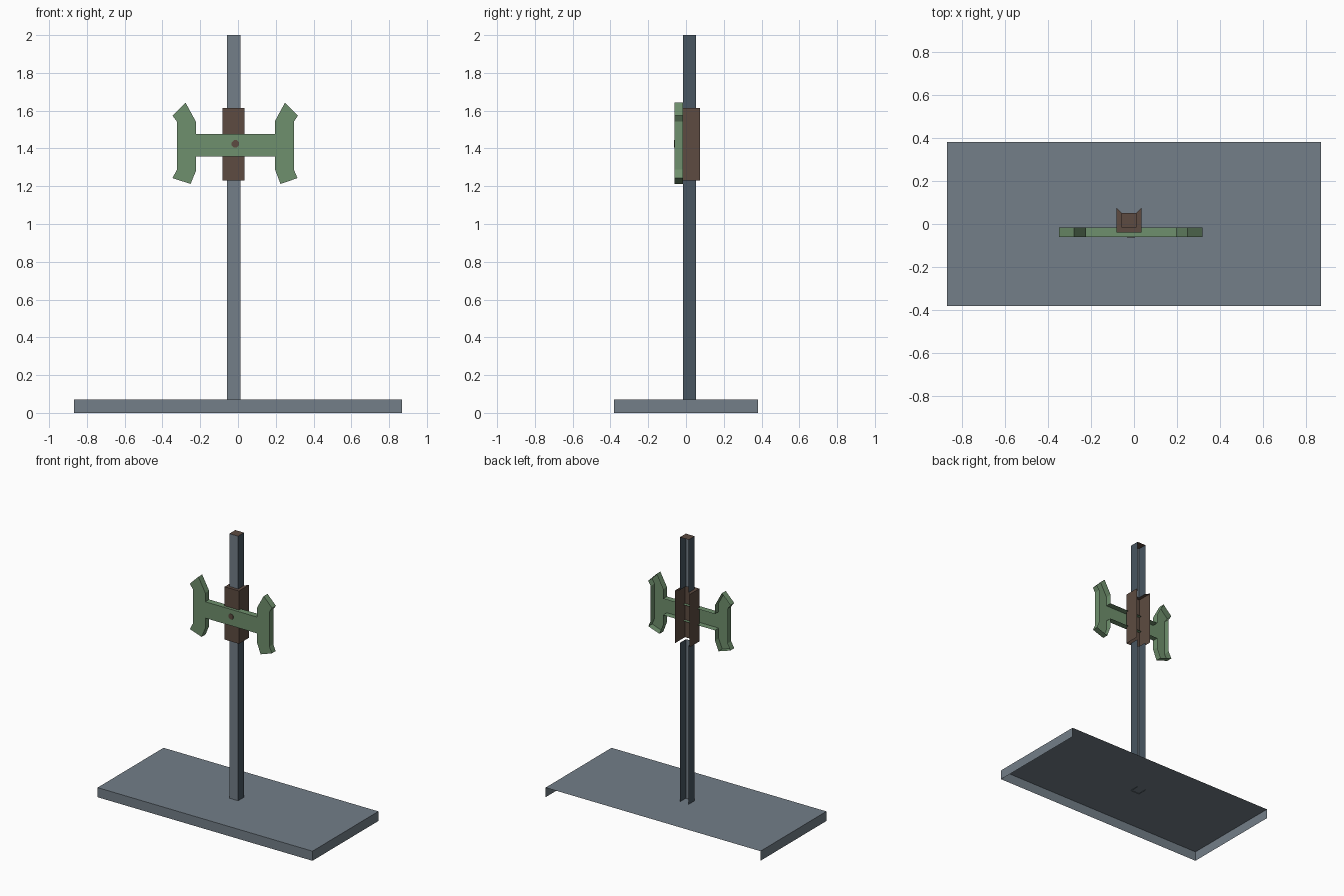
import bpy
import bmesh
import math

if "Cube" in bpy.data.objects:
    bpy.data.objects.remove(bpy.data.objects["Cube"], do_unlink=True)


def material(name, rgb):
    """Flat material from 0-255 display values, stored as linear."""
    lin = [((c / 255 + 0.055) / 1.055) ** 2.4 for c in rgb]
    mat = bpy.data.materials.new(name)
    mat.use_nodes = True
    mat.diffuse_color = (*lin, 1)
    bsdf = mat.node_tree.nodes["Principled BSDF"]
    bsdf.inputs["Base Color"].default_value = (*lin, 1)
    bsdf.inputs["Roughness"].default_value = 0.8
    return mat


grey = material("slate grey", (115, 126, 136))
dark = material("dark slate", (72, 86, 97))
brown = material("brown", (93, 75, 65))
green = material("green", (111, 144, 109))


def finish(name, bm, mats):
    mesh = bpy.data.meshes.new(name)
    bm.to_mesh(mesh)
    bm.free()
    for mat in mats:
        mesh.materials.append(mat)
    obj = bpy.data.objects.new(name, mesh)
    bpy.context.collection.objects.link(obj)
    return obj


def channel(name, x0, x1, y0, y1, z0, z1, mats, cap=False):
    """Three upright walls, open at the back; side walls use the last material."""
    bm = bmesh.new()
    plan = [(x0, y1), (x0, y0), (x1, y0), (x1, y1)]
    low = [bm.verts.new((x, y, z0)) for x, y in plan]
    high = [bm.verts.new((x, y, z1)) for x, y in plan]
    for i in range(3):
        face = bm.faces.new((low[i], low[i + 1], high[i + 1], high[i]))
        face.material_index = 0 if i == 1 else len(mats) - 1
    if cap:
        bm.faces.new(high)
    return finish(name, bm, mats)


def hollow_plate(name, outline, y_front, y_back, mat):
    """Front face with a rim running back, open behind."""
    bm = bmesh.new()
    front = [bm.verts.new((x, y_front, z)) for x, z in outline]
    back = [bm.verts.new((x, y_back, z)) for x, z in outline]
    bm.faces.new(front)
    if y_back > y_front:
        for i in range(len(outline)):
            j = (i + 1) % len(outline)
            bm.faces.new((front[j], front[i], back[i], back[j]))
    bm.normal_update()
    return finish(name, bm, [mat])


# Base tray, open underneath and behind
channel("base", -0.867, 0.867, -0.38, 0.38, 0, 0.07, [grey], cap=True)

# Post in two lengths, with the bracket sleeve between them
px0, px1, py0, py1 = -0.058, 0.012, -0.016, 0.052
z_low, z_high = 1.23, 1.615
channel("lower_post", px0, px1, py0, py1, 0.066, z_low, [grey, dark])
channel("upper_post", px0, px1, py0, py1, z_high, 2.0, [grey, dark])

# Cap on the post
bm = bmesh.new()
bm.faces.new([bm.verts.new((x, y, 2.0)) for x, y in
              ((px0, py0), (px1, py0), (px1, py1), (px0, py1))])
finish("post_cap", bm, [brown])

# Bracket sleeve, hollow and open at the back and bottom
rim = 0.023
channel("bracket", px0 - rim, px1 + rim, py0 - rim, py1 + rim,
        z_low, z_high, [brown])

# Shoulder closing the bracket's top onto the post
bm = bmesh.new()
rings = []
for r in (rim, 0):
    plan = [(px0 - r, py1 + r), (px0 - r, py0 - r),
            (px1 + r, py0 - r), (px1 + r, py1 + r)]
    rings.append([bm.verts.new((x, y, z_high)) for x, y in plan])
for i in range(3):
    bm.faces.new((rings[0][i], rings[0][i + 1], rings[1][i + 1], rings[1][i]))
finish("bracket_shoulder", bm, [brown])

# Cross piece with flared arms: right half then left half, counter-clockwise
outline = [
    (-0.222, 1.357), (0.196, 1.357), (0.196, 1.288), (0.225, 1.212),
    (0.315, 1.243), (0.296, 1.288), (0.296, 1.542), (0.317, 1.574),
    (0.249, 1.643), (0.196, 1.545), (0.196, 1.476), (-0.222, 1.476),
    (-0.222, 1.54), (-0.278, 1.643), (-0.347, 1.574), (-0.323, 1.542),
    (-0.323, 1.288), (-0.347, 1.243), (-0.251, 1.212), (-0.222, 1.283),
]
hollow_plate("cross_piece", outline, -0.06, -0.016, green)

# Bolt head on the cross piece
bolt = [(-0.014 + 0.021 * math.cos(math.tau * (i + 0.5) / 8),
         1.424 + 0.021 * math.sin(math.tau * (i + 0.5) / 8)) for i in range(8)]
hollow_plate("bolt_head", bolt, -0.063, -0.06, brown)
